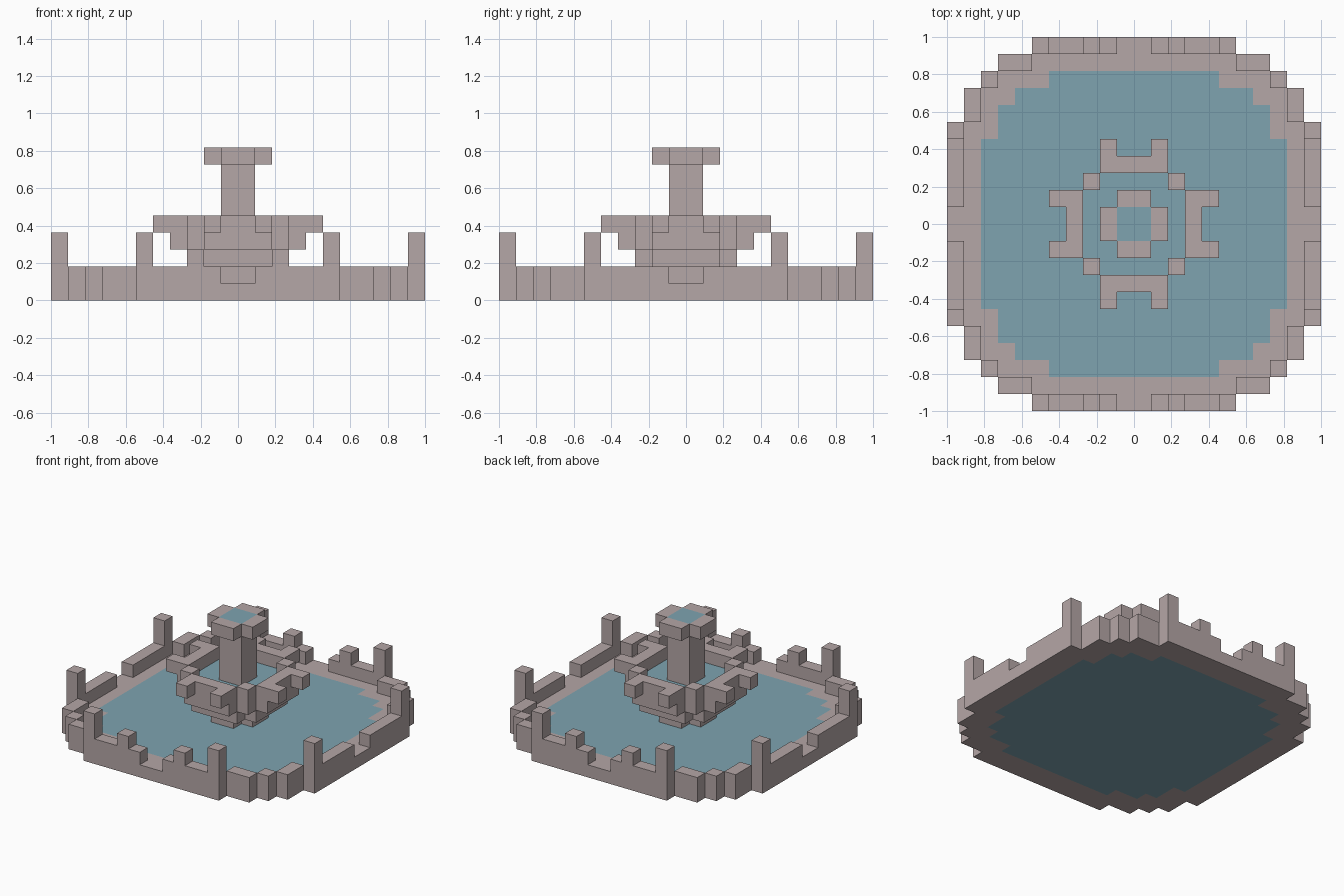
import bpy, bmesh, math

if "Cube" in bpy.data.objects:
    bpy.data.objects.remove(bpy.data.objects["Cube"])

U = 1 / 11  # size of one block


def material(name, rgb):
    m = bpy.data.materials.new(name)
    m.diffuse_color = (*rgb, 1)
    m.use_nodes = True
    m.node_tree.nodes["Principled BSDF"].inputs["Base Color"].default_value = m.diffuse_color
    return m


stone = material("pinkish grey stone", (0.46, 0.385, 0.385))
blue = material("muted blue water", (0.21, 0.37, 0.435))


def blocks(rule, z0, z1):
    """Blocks of layers z0..z1 where rule(a, b) holds; a, b count outward from the axes."""
    dist = lambda i: i if i >= 0 else -i - 1
    return {(i, j, k) for i in range(-11, 11) for j in range(-11, 11)
            if rule(dist(i), dist(j)) for k in range(z0, z1)}


def stepped(widths):
    """Stepped round outline: half width for each row outward from the centre."""
    return lambda a, b: b < len(widths) and a < widths[b]


def plus(long, short):
    return lambda a, b: (a < long and b < short) or (a < short and b < long)


# Outlines
outer = stepped([11] * 6 + [10, 10, 9, 8, 6])
pool = stepped([9] * 5 + [8, 8, 7, 5])
rim = lambda a, b: outer(a, b) and not (outer(a + 1, b) and outer(a, b + 1))
notch = lambda a, b: min(a, b) < 1
core = lambda a, b: a < 1 and b < 1
either = lambda a, b, p, q: (a in p and b in q) or (b in p and a in q)

parts = {}
# Basin: low ledge, rim with four openings, eight posts, stubs on front and back
parts["basin"] = (stone,
    blocks(lambda a, b: outer(a, b) and not pool(a, b), 0, 1)
    | blocks(lambda a, b: rim(a, b) and not notch(a, b), 1, 2)
    | blocks(lambda a, b: either(a, b, (10,), (5,)), 2, 4)
    | blocks(lambda a, b: b == 10 and a == 2, 2, 3))
parts["basin_water"] = (blue, blocks(pool, 0, 1))
# Bowl: foot, floor, ring wall and pronged spouts
parts["bowl_foot"] = (stone, blocks(plus(2, 1), 1, 2))
parts["bowl"] = (stone,
    blocks(plus(3, 2), 2, 3)
    | blocks(lambda a, b: either(a, b, (3,), (0, 1)) or (a == 2 and b == 2), 3, 5)
    | blocks(lambda a, b: either(a, b, (4,), (1,)), 4, 5))
parts["bowl_water"] = (blue, blocks(lambda a, b: plus(3, 2)(a, b) and not core(a, b), 3, 4))
# Column and cap
parts["column"] = (stone, blocks(core, 3, 8))
parts["column_cap"] = (stone, blocks(lambda a, b: plus(2, 1)(a, b) and not core(a, b), 8, 9))
parts["cap_water"] = (blue, blocks(core, 8, 9))

solid = set().union(*(cells for _, cells in parts.values()))


def build(name, mat, cells):
    bm = bmesh.new()
    verts = {}

    def vert(p):
        if p not in verts:
            verts[p] = bm.verts.new([c * U for c in p])
        return verts[p]

    # Keep only the faces that are open to the air
    for c in sorted(cells):
        for ax in range(3):
            for side in (0, 1):
                n = list(c)
                n[ax] += 1 if side else -1
                if tuple(n) in solid:
                    continue
                quad = []
                for du, dv in ((0, 0), (1, 0), (1, 1), (0, 1)):
                    p = list(c)
                    p[ax] += side
                    p[(ax + 1) % 3] += du
                    p[(ax + 2) % 3] += dv
                    quad.append(vert(tuple(p)))
                bm.faces.new(quad if side else quad[::-1])
    # Merge flat areas, leaving ring-shaped ones as quads
    bmesh.ops.dissolve_limit(bm, angle_limit=math.radians(1), verts=bm.verts[:], edges=bm.edges[:])
    me = bpy.data.meshes.new(name)
    bm.to_mesh(me)
    bm.free()
    me.materials.append(mat)
    bpy.context.collection.objects.link(bpy.data.objects.new(name, me))


for name, (mat, cells) in parts.items():
    build(name, mat, cells)
